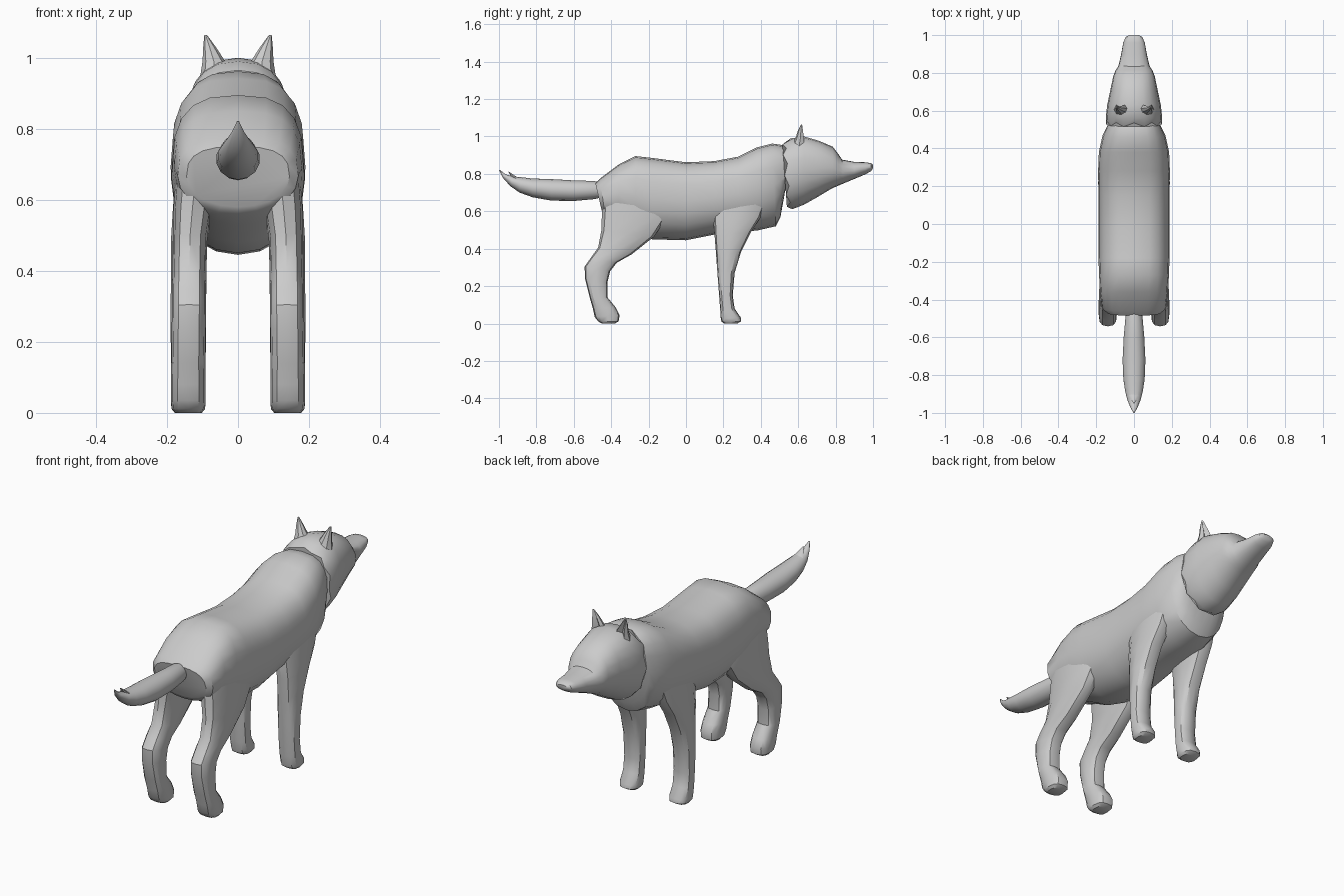
import bpy, bmesh
from math import sin, cos, pi, copysign


def power(v, e):
    return copysign(abs(v) ** (2 / e), v)


def loft(name, stations, sides=16, exp=2.0, exp_b=None, mirror=False, jag=0, dent=0):
    """Rings between side-view points A and B: (Ay, Az, By, Bz, centre x, half width)."""
    bm = bmesh.new()
    rings = []
    for k, (ay, az, by, bz, cx, hw) in enumerate(stations):
        ring = []
        for i in range(sides):
            t = 2 * pi * i / sides
            e = exp_b if exp_b and cos(t) > 0 else exp
            f = power(cos(t), e)
            if dent and i == 0:
                f = 1 - dent
            y = (ay + by) / 2 + (by - ay) / 2 * f
            z = (az + bz) / 2 + (bz - az) / 2 * f
            if jag and k == 0:
                y += jag * (-1) ** i
            ring.append(bm.verts.new((cx + hw * power(sin(t), e), y, z)))
        rings.append(ring)
    for r, s in zip(rings, rings[1:]):
        for i in range(sides):
            j = (i + 1) % sides
            bm.faces.new((r[i], r[j], s[j], s[i]))
    bm.faces.new(rings[0])
    bm.faces.new(rings[-1])
    bmesh.ops.recalc_face_normals(bm, faces=bm.faces)
    me = bpy.data.meshes.new(name)
    bm.to_mesh(me)
    bm.free()
    ob = bpy.data.objects.new(name, me)
    bpy.context.collection.objects.link(ob)
    if mirror:
        ob.modifiers.new("mirror", 'MIRROR')
    bpy.ops.object.select_all(action='DESELECT')
    ob.select_set(True)
    bpy.context.view_layer.objects.active = ob
    bpy.ops.object.shade_smooth_by_angle(angle=0.6)
    return ob


# Torso, rump to neck: A is the belly line, B the back line
loft("torso", [
    (-.445, .58, -.485, .75, 0, .145),
    (-.43, .56, -.46, .775, 0, .170),
    (-.36, .53, -.36, .85, 0, .180),
    (-.27, .48, -.27, .895, 0, .185),
    (-.18, .45, -.18, .885, 0, .188),
    (0, .445, 0, .862, 0, .188),
    (.15, .475, .15, .868, 0, .188),
    (.28, .49, .28, .892, 0, .190),
    (.38, .497, .38, .942, 0, .186),
    (.48, .52, .46, .962, 0, .166),
    (.505, .57, .51, .955, 0, .148),
    (.525, .68, .57, .93, 0, .125),
], sides=20, exp=2.1, exp_b=2.8)

# Head with ragged ruff and muzzle
loft("head", [
    (.55, .615, .525, .965, 0, .147),
    (.57, .612, .56, .99, 0, .149),
    (.63, .635, .63, 1.0, 0, .142),
    (.71, .68, .71, .977, 0, .125),
    (.78, .722, .785, .945, 0, .110),
    (.81, .735, .815, .905, 0, .098),
    (.84, .748, .835, .876, 0, .082),
    (.90, .773, .90, .864, 0, .068),
    (.96, .798, .96, .862, 0, .057),
    (.99, .815, .99, .857, 0, .044),
    (1.0, .83, 1.0, .848, 0, .026),
], sides=20, exp=2.0, exp_b=2.4, jag=.01)

# Ears, hollowed at the front
loft("ears", [
    (.565, .95, .645, .95, .064, .042),
    (.585, .99, .638, .99, .068, .032),
    (.598, 1.03, .63, 1.03, .080, .018),
    (.615, 1.064, .622, 1.064, .091, .004),
], sides=8, mirror=True, dent=1.1)

# Tail with a small split at the tip
loft("tail", [
    (-.45, .675, -.45, .75, 0, .035),
    (-.49, .665, -.49, .762, 0, .046),
    (-.60, .655, -.60, .765, 0, .056),
    (-.72, .657, -.72, .772, 0, .062),
    (-.82, .675, -.82, .775, 0, .058),
    (-.89, .70, -.88, .782, 0, .048),
    (-.94, .735, -.92, .785, 0, .036),
    (-.98, .78, -.965, .798, 0, .018),
    (-1.0, .82, -.996, .822, 0, .003),
], sides=14)
loft("tail_tuft", [
    (-.91, .76, -.87, .765, 0, .036),
    (-.935, .785, -.915, .79, 0, .018),
    (-.95, .812, -.946, .812, 0, .003),
], sides=8)

# Hind legs: A is the rear edge, B the front edge
loft("hind_legs", [
    (-.44, .70, -.12, .68, .115, .058),
    (-.45, .58, -.10, .57, .128, .054),
    (-.452, .50, -.17, .465, .135, .048),
    (-.47, .405, -.29, .37, .137, .048),
    (-.51, .35, -.37, .325, .138, .048),
    (-.542, .305, -.405, .28, .138, .048),
    (-.54, .24, -.42, .22, .139, .048),
    (-.515, .14, -.42, .14, .140, .048),
    (-.498, .08, -.375, .085, .140, .049),
    (-.488, .035, -.355, .045, .140, .049),
    (-.47, .012, -.36, .012, .140, .047),
    (-.45, 0, -.38, 0, .140, .036),
], sides=12, exp=2.8, mirror=True)

# Front legs
loft("front_legs", [
    (.15, .68, .45, .70, .12, .055),
    (.145, .56, .40, .57, .130, .054),
    (.152, .48, .345, .485, .138, .051),
    (.16, .38, .295, .385, .139, .050),
    (.168, .27, .26, .27, .140, .050),
    (.177, .15, .25, .15, .140, .049),
    (.183, .07, .26, .08, .140, .049),
    (.186, .025, .293, .032, .140, .049),
    (.19, .01, .295, .012, .140, .047),
    (.205, 0, .275, 0, .140, .038),
], sides=12, exp=2.8, mirror=True)
